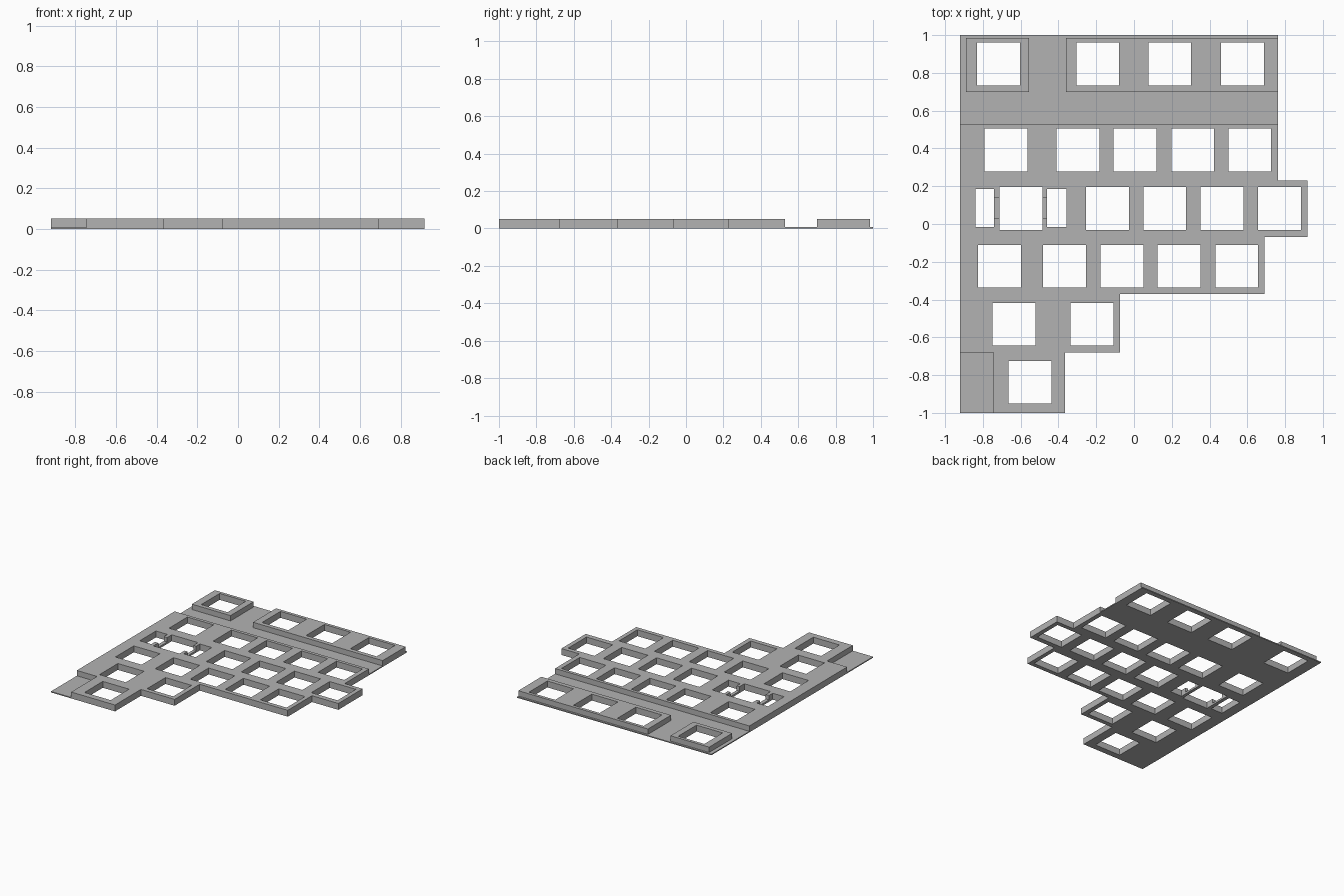
import bpy, bmesh

cube = bpy.data.objects.get("Cube")
if cube:
    bpy.data.objects.remove(cube, do_unlink=True)

THIN, TOP, HOLE = 0.008, 0.05, 0.227


def prism(bm, outline, z0, z1):
    """Extrude a counter-clockwise outline from z0 to z1."""
    face = bm.faces.new([bm.verts.new((x, y, z0)) for x, y in outline])
    out = bmesh.ops.extrude_face_region(bm, geom=[face], use_keep_orig=True)
    for v in out["geom"]:
        if isinstance(v, bmesh.types.BMVert):
            v.co.z = z1
    bmesh.ops.recalc_face_normals(bm, faces=bm.faces[:])


def make_object(name, outlines, z0, z1):
    bm = bmesh.new()
    for outline in outlines:
        prism(bm, outline, z0, z1)
    mesh = bpy.data.meshes.new(name)
    bm.to_mesh(mesh)
    bm.free()
    obj = bpy.data.objects.new(name, mesh)
    bpy.context.collection.objects.link(obj)
    return obj


def rect(x0, x1, y0, y1):
    return [(x0, y0), (x1, y0), (x1, y1), (x0, y1)]


def cut(target, name, rects, z0):
    """Subtract a set of boxes from the target and discard the cutter."""
    cutter = make_object(name, [rect(*r) for r in rects], z0, 0.1)
    cutter.hide_render = True
    mod = target.modifiers.new(name, 'BOOLEAN')
    mod.operation = 'DIFFERENCE'
    mod.solver = 'EXACT'
    mod.object = cutter
    bpy.context.view_layer.objects.active = target
    bpy.ops.object.modifier_apply(modifier=mod.name)
    bpy.data.objects.remove(cutter, do_unlink=True)


# Stepped plate at full thickness
plate = make_object("switch_plate", [[
    (-0.92, -1), (-0.365, -1), (-0.365, -0.68), (-0.073, -0.68),
    (-0.073, -0.37), (0.69, -0.37), (0.69, -0.07), (0.918, -0.07),
    (0.918, 0.23), (0.763, 0.23), (0.763, 1), (-0.92, 1)]], 0, TOP)

# Areas lowered to the thin base sheet
cut(plate, "row_gap_cutter", [
    (-1.1, 1.1, 0.53, 0.70),
    (-1.1, 1.1, 0.985, 1.1),
    (-1.1, -0.745, -1.1, -0.68)], THIN)
cut(plate, "back_row_cutter", [
    (-1.2, -0.89, 0.6, 1.05),
    (-0.555, -0.36, 0.6, 1.05)], THIN)

# Square switch openings, listed per row as centre y and centre x values
rows = {
    0.847: (-0.718, -0.192, 0.189, 0.574),
    0.391: (-0.678, -0.297, 0.006, 0.311, 0.613),
    0.083: (-0.598, -0.14, 0.163, 0.465, 0.77),
    -0.224: (-0.712, -0.368, -0.064, 0.238, 0.544),
    -0.531: (-0.635, -0.223),
    -0.838: (-0.55,),
}
h = HOLE / 2
openings = [(x - h, x + h, y - h, y + h) for y, xs in rows.items() for x in xs]
# Narrow stabiliser slots either side of the wide key
openings += [(-0.84, -0.74, -0.015, 0.185), (-0.46, -0.357, -0.015, 0.185)]
cut(plate, "opening_cutter", openings, -0.1)

# Shallow channels joining the slots to the wide key opening
cut(plate, "channel_cutter", [
    (-0.76, -0.70, 0.03, 0.14),
    (-0.50, -0.44, 0.03, 0.14)], 0.015)

# Plain grey finish
grey = bpy.data.materials.new("plain_grey")
grey.use_nodes = True
colour = (0.45, 0.45, 0.45, 1)
grey.diffuse_color = colour
grey.node_tree.nodes["Principled BSDF"].inputs["Base Color"].default_value = colour
plate.data.materials.clear()
plate.data.materials.append(grey)
for poly in plate.data.polygons:
    poly.material_index = 0
    poly.use_smooth = False
